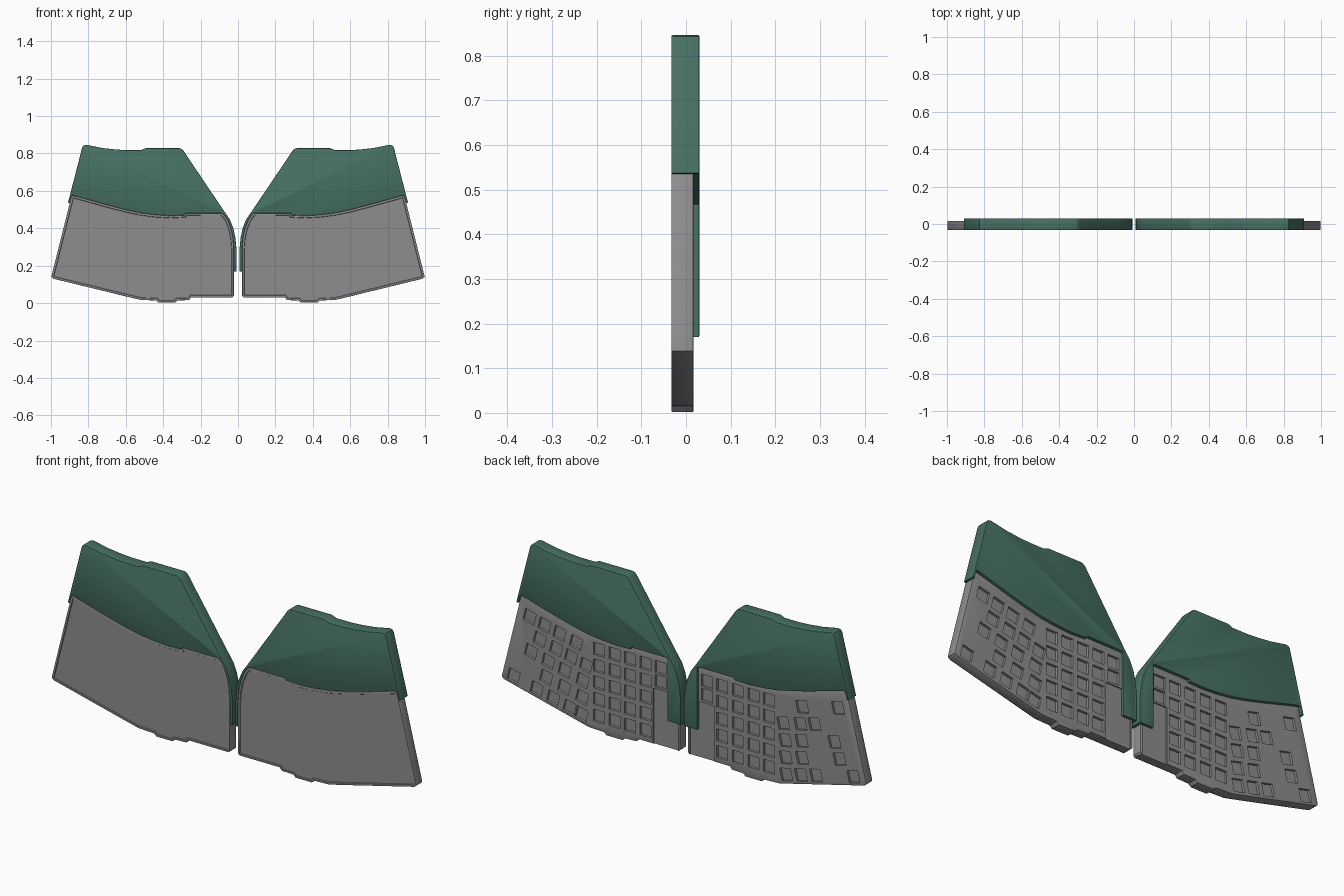
import bpy, bmesh, math
from mathutils import Matrix, Vector

if "Cube" in bpy.data.objects:
    bpy.data.objects.remove(bpy.data.objects["Cube"])


def material(name, rgb):
    m = bpy.data.materials.new(name)
    m.diffuse_color = (*rgb, 1)
    m.use_nodes = True
    m.node_tree.nodes["Principled BSDF"].inputs["Base Color"].default_value = m.diffuse_color
    return m


GREY = material("warm grey", (0.27, 0.27, 0.27))
GREEN = material("deep green", (0.062, 0.165, 0.122))
FRONT, CASE_BACK, COVER_BACK = -0.033, 0.017, 0.03

# Shared seam between case and cover: outer top corner to inner lower edge
SEAM = [(0.893, 0.562), (0.888, 0.573), (0.877, 0.574), (0.80, 0.553), (0.70, 0.525), (0.60, 0.499),
        (0.52, 0.482), (0.44, 0.472), (0.36, 0.467), (0.285, 0.470), (0.28, 0.480),
        (0.09, 0.480), (0.076, 0.474), (0.055, 0.444), (0.038, 0.40), (0.027, 0.35),
        (0.022, 0.29), (0.022, 0.17)]
# Lower case edge, inner corner to outer corner
CASE_LOW = [(0.022, 0.038), (0.030, 0.030), (0.25, 0.030), (0.262, 0.016), (0.325, 0.014),
            (0.337, 0.002), (0.425, 0.002), (0.437, 0.014), (0.52, 0.017), (0.60, 0.036),
            (0.985, 0.130), (0.997, 0.139), (0.996, 0.150)]
# Cover outer edge, inner lower end up and round to the outer lower end
COVER_TOP = [(0.008, 0.17), (0.008, 0.29), (0.014, 0.35), (0.026, 0.405), (0.045, 0.45),
             (0.075, 0.493), (0.292, 0.815), (0.300, 0.823), (0.312, 0.828), (0.495, 0.828),
             (0.518, 0.818), (0.60, 0.818), (0.66, 0.822), (0.73, 0.830), (0.81, 0.846),
             (0.825, 0.843), (0.833, 0.832), (0.909, 0.537), (0.899, 0.535)]


def slab(bm, pts, side, y0, y1, bevel=0.0):
    """Extrude an outline through the depth, rounding both rims."""
    verts = [bm.verts.new((side * x, y0, z)) for x, z in pts]
    cap = bm.faces.new(verts)
    out = bmesh.ops.extrude_face_region(bm, geom=[cap])["geom"]
    bmesh.ops.translate(bm, verts=[v for v in out if isinstance(v, bmesh.types.BMVert)],
                        vec=(0, y1 - y0, 0))
    bmesh.ops.recalc_face_normals(bm, faces=bm.faces)
    if bevel:
        rims = [e for e in bm.edges if abs(e.verts[0].co.y - e.verts[1].co.y) < 1e-5]
        bmesh.ops.bevel(bm, geom=rims, offset=bevel, segments=2, profile=0.5, affect='EDGES')


def finish(bm, name, mat):
    bmesh.ops.recalc_face_normals(bm, faces=bm.faces)
    me = bpy.data.meshes.new(name)
    bm.to_mesh(me)
    bm.free()
    me.materials.append(mat)
    ob = bpy.data.objects.new(name, me)
    bpy.context.collection.objects.link(ob)
    return ob


def smooth(ob):
    bpy.ops.object.select_all(action='DESELECT')
    ob.select_set(True)
    bpy.context.view_layer.objects.active = ob
    bpy.ops.object.shade_smooth_by_angle(angle=math.radians(30))


# Switch positions in the slanted outer block, in key widths along each row
OUTER_KEYS = {
    1: [(0.0, 0.8, 1.9, 3.0, 4.55), (0.2, 1.4, 2.6), (0.4, 1.6, 2.7, 3.85),
        (0.4, 1.4, 2.4, 3.5), (1.3, 2.4, 3.4, 4.4)],
    -1: [(0.0, 1.0, 2.0, 4.5), (0.2, 1.3, 3.8), (0.4, 1.5, 3.7),
         (0.5, 1.65, 2.6), (2.0, 4.4)],
}
TILT = math.radians(13.4)


def key_centres(side):
    keys = [(x, z, 0) for x in (0.21, 0.295, 0.38, 0.465)
            for z in (0.085, 0.167, 0.25, 0.333, 0.415)]
    keys += [(0.127, 0.415, 0), (0.127, 0.345, 0)]
    c, s = math.cos(TILT), math.sin(TILT)
    for row, us in enumerate(OUTER_KEYS[side]):
        for u in us:
            a, b = u * 0.084, row * 0.082
            keys.append((0.56 + a * c - b * s, 0.072 + a * s + b * c, TILT))
    return keys


for side, label in ((1, "right"), (-1, "left")):
    # Case with rounded rims and a sunken front panel
    bm = bmesh.new()
    slab(bm, SEAM + CASE_LOW, side, FRONT, CASE_BACK, 0.003)
    front = max((f for f in bm.faces if f.normal.y < -0.9), key=lambda f: f.calc_area())
    bmesh.ops.inset_region(bm, faces=[front], thickness=0.008)
    bmesh.ops.inset_region(bm, faces=[front], thickness=0.002, depth=-0.003)
    case = finish(bm, label + "_case", GREY)

    # Switch pockets and controller bay cut into the back
    bm = bmesh.new()
    for x, z, tilt in key_centres(side):
        mat = (Matrix.Translation((side * x, CASE_BACK, z))
               @ Matrix.Rotation(-side * tilt, 4, 'Y') @ Matrix.Diagonal((0.06, 0.024, 0.06, 1)))
        bmesh.ops.create_cube(bm, size=1, matrix=mat)
    bay = Matrix.Translation((side * 0.10, CASE_BACK + 0.01, 0.14))
    bmesh.ops.create_cube(bm, size=1, matrix=bay @ Matrix.Diagonal((0.135, 0.032, 0.33, 1)))
    cutter = finish(bm, label + "_pocket_cutter", GREY)
    cutter.hide_render = True
    cutter.hide_set(True)
    cut = case.modifiers.new("pockets", 'BOOLEAN')
    cut.operation = 'DIFFERENCE'
    cut.solver = 'EXACT'
    cut.object = cutter
    smooth(case)

    # Cover wrapping the upper and inner edge of the case
    bm = bmesh.new()
    slab(bm, COVER_TOP + SEAM, side, FRONT, COVER_BACK, 0.003)
    smooth(finish(bm, label + "_cover", GREEN))

    # Inner support strip overlapping the back of the case
    bm = bmesh.new()
    strip = [(0.012, 0.17), (0.082, 0.17), (0.082, 0.485), (0.072, 0.485),
             (0.043, 0.44), (0.026, 0.39), (0.016, 0.33), (0.012, 0.29)]
    slab(bm, strip, side, CASE_BACK - 0.001, COVER_BACK - 0.0002, 0.002)
    smooth(finish(bm, label + "_support_strip", GREEN))
